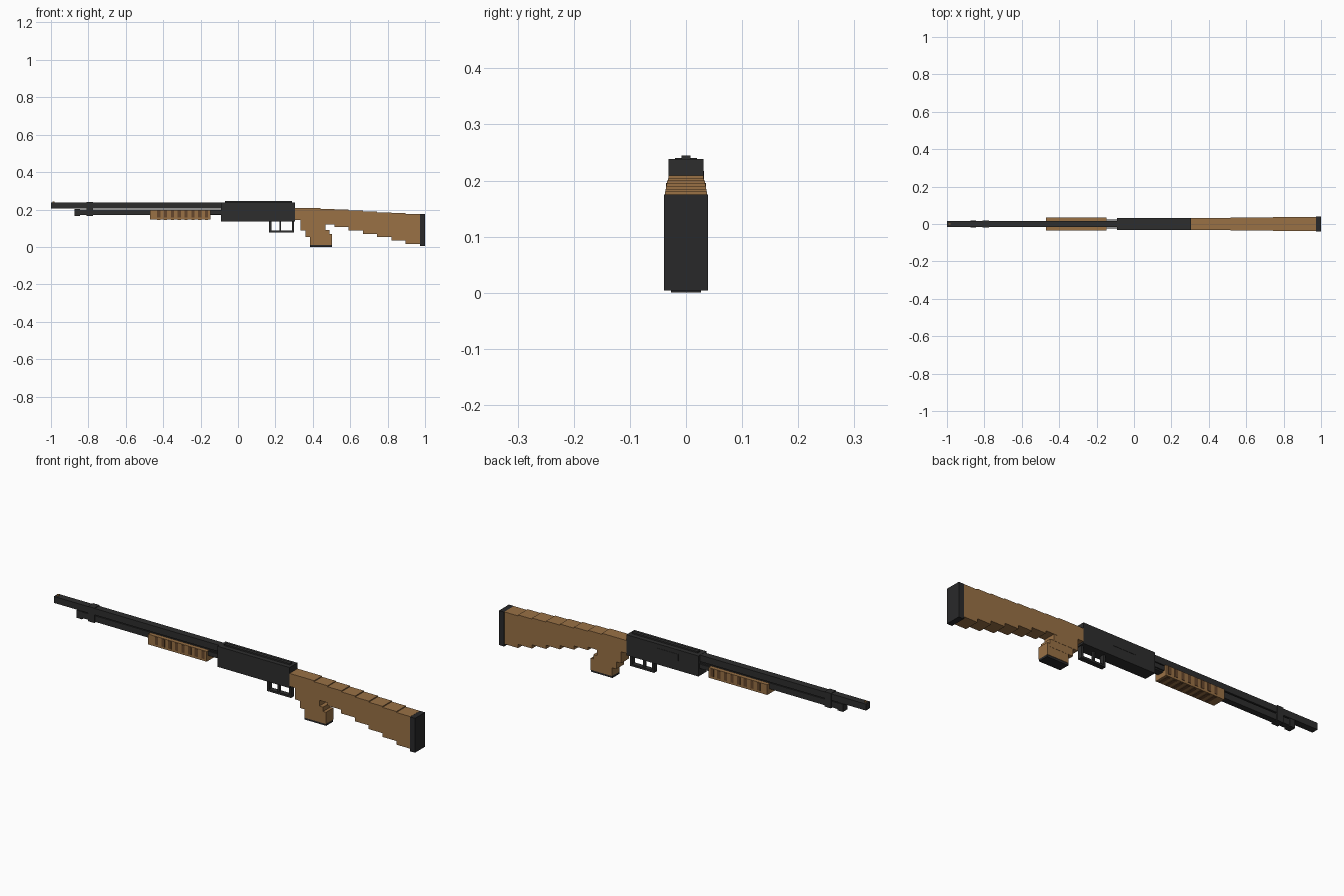
import bpy

cube = bpy.data.objects.get("Cube")
if cube:
    bpy.data.objects.remove(cube, do_unlink=True)


def material(name, color):
    m = bpy.data.materials.new(name)
    m.use_nodes = True
    m.diffuse_color = (*color, 1)
    m.node_tree.nodes["Principled BSDF"].inputs["Base Color"].default_value = (*color, 1)
    return m


METAL = material("dark metal", (0.027, 0.027, 0.027))
RUBBER = material("black rubber", (0.022, 0.022, 0.023))
WOOD = material("wood", (0.32, 0.165, 0.06))
DARK_WOOD = material("dark wood", (0.13, 0.062, 0.025))
BRASS = material("brass", (0.4, 0.2, 0.06))


def box(name, mat, x, z, half_y, y=0):
    """Box spanning the x and z ranges, half_y to each side of y."""
    bpy.ops.mesh.primitive_cube_add(size=1, location=(sum(x) / 2, y, sum(z) / 2))
    o = bpy.context.object
    o.name = name
    o.scale = (x[1] - x[0], 2 * half_y, z[1] - z[0])
    bpy.ops.object.transform_apply(location=False, rotation=False, scale=True)
    o.data.materials.append(mat)
    return o


# Barrel, magazine tube and their fittings
box("barrel", METAL, (-1, -0.09), (0.205, 0.237), 0.017)
box("magazine_tube", METAL, (-0.85, -0.09), (0.17, 0.2), 0.015)
box("tube_cap", METAL, (-0.875, -0.845), (0.165, 0.203), 0.018)
box("barrel_clamp", METAL, (-0.81, -0.775), (0.166, 0.24), 0.02)
box("front_sight", BRASS, (-0.992, -0.982), (0.237, 0.244), 0.004)
for side in (-1, 1):
    box("action_bar", METAL, (-0.16, -0.09), (0.174, 0.196), 0.003, side * 0.021)

# Sliding fore-end with dark grooves on both sides and below
box("fore_end", WOOD, (-0.47, -0.148), (0.147, 0.198), 0.034)
for i in range(8):
    x = -0.432 + i * 0.0365
    span = (x, x + 0.017)
    for side in (-1, 1):
        box("side_groove", DARK_WOOD, span, (0.157, 0.196), 0.001, side * 0.0345)
    box("bottom_groove", DARK_WOOD, span, (0.145, 0.148), 0.028)

# Receiver, top rib and ejection port
box("receiver", METAL, (-0.09, 0.305), (0.136, 0.238), 0.031)
box("receiver_rib", METAL, (-0.07, 0.29), (0.238, 0.245), 0.008)
box("ejection_port", METAL, (0.02, 0.14), (0.185, 0.217), 0.001, 0.0315)

# Trigger and guard
box("guard_bottom", METAL, (0.167, 0.3), (0.078, 0.088), 0.012)
box("guard_front", METAL, (0.167, 0.178), (0.078, 0.137), 0.012)
box("guard_rear", METAL, (0.289, 0.3), (0.078, 0.137), 0.012)
box("trigger", METAL, (0.221, 0.231), (0.086, 0.137), 0.006)

# Pistol grip, stepped front and back
box("grip_root", WOOD, (0.305, 0.465), (0.145, 0.19), 0.031)
box("grip_upper", WOOD, (0.335, 0.468), (0.088, 0.15), 0.031)
box("grip_middle", WOOD, (0.362, 0.488), (0.052, 0.09), 0.03)
box("grip_lower", WOOD, (0.385, 0.503), (0.01, 0.068), 0.029)
box("grip_cap", RUBBER, (0.385, 0.503), (0, 0.011), 0.027)

# Stock: blocks that step down and widen towards the butt
box("stock_neck", WOOD, (0.305, 0.44), (0.145, 0.209), 0.031)
box("stock_wrist", WOOD, (0.44, 0.515), (0.12, 0.204), 0.032)
for i in range(6):
    x = 0.515 + i * 0.0762
    box("stock_block", WOOD, (x, x + 0.0763),
        (0.106 - i * 0.018, 0.2 - i * 0.0049), 0.0335 + min(i, 4) * 0.001)
box("butt_pad", RUBBER, (0.972, 1), (0.004, 0.175), 0.039)
